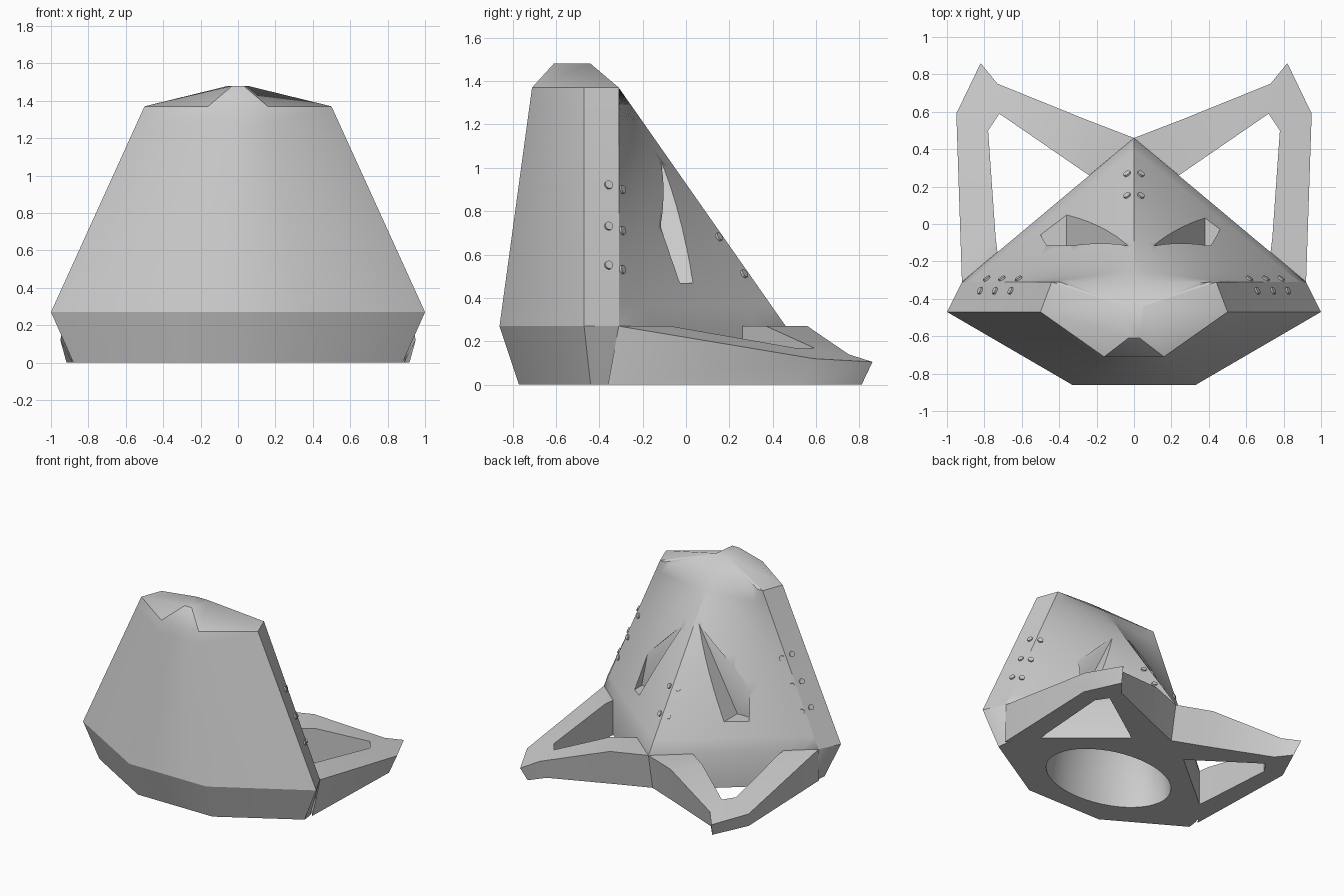
import bpy, bmesh
from mathutils import Vector

cube = bpy.data.objects.get("Cube")
if cube:
    bpy.data.objects.remove(cube)

grey = bpy.data.materials.new("plain grey")
grey.use_nodes = True
grey.diffuse_color = (0.6, 0.6, 0.6, 1)
grey.node_tree.nodes["Principled BSDF"].inputs["Base Color"].default_value = (0.6, 0.6, 0.6, 1)


def make(name, bm):
    bmesh.ops.remove_doubles(bm, verts=bm.verts, dist=0.001)
    bmesh.ops.recalc_face_normals(bm, faces=bm.faces)
    mesh = bpy.data.meshes.new(name)
    bm.to_mesh(mesh)
    bm.free()
    ob = bpy.data.objects.new(name, mesh)
    bpy.context.collection.objects.link(ob)
    mesh.materials.append(grey)
    return ob


def activate(ob):
    bpy.ops.object.select_all(action="DESELECT")
    ob.select_set(True)
    bpy.context.view_layer.objects.active = ob


def smooth(ob, angle):
    activate(ob)
    bpy.ops.object.shade_smooth_by_angle(angle=angle)


def cut(ob, cutter):
    cutter.hide_render = True
    mod = ob.modifiers.new("cut", "BOOLEAN")
    mod.operation, mod.solver, mod.object = "DIFFERENCE", "EXACT", cutter
    activate(ob)
    bpy.ops.object.modifier_apply(modifier=mod.name)
    bpy.data.objects.remove(cutter)


def prism(bm, first, second):
    a, b = [[bm.verts.new(p) for p in loop] for loop in (first, second)]
    bm.faces.new(a)
    bm.faces.new(b[::-1])
    for i in range(len(a)):
        j = (i + 1) % len(a)
        bm.faces.new((a[j], a[i], b[i], b[j]))


# Body outlines: front corner, side corner, plate corner, rear ridge
foot = [(0.32, -0.77), (0.88, -0.44), (0.87, -0.36), (0, 0.41)]
belt = [(0.33, -0.86), (1.0, -0.47), (0.92, -0.31), (0, 0.46)]
brow = [(0.16, -0.71), (0.5, -0.47), (0.44, -0.31), (0, -0.31)]
peak = [(0.03, -0.61), (0.05, -0.44), (0.05, -0.44), (0, -0.44)]
BELT_Z, BROW_Z, TOP_Z = 0.27, 1.37, 1.48
ROWS, COLUMNS = 12, 10


def blend(z):
    t = (z - BELT_Z) / (BROW_Z - BELT_Z)
    return [Vector(a).lerp(Vector(b), t) for a, b in zip(belt, brow)]


def ring_points(outline, rear):
    # Half outline with the rear face split into columns
    plate, ridge = Vector(rear[2]), Vector(rear[3])
    between = [plate.lerp(ridge, c / COLUMNS) for c in range(1, COLUMNS)]
    return [*outline[:3], *between, outline[3]]


levels = [(ring_points(foot, belt), 0)]
for r in range(ROWS + 1):
    z = BELT_Z + (BROW_Z - BELT_Z) * r / ROWS
    outline = blend(z)
    levels.append((ring_points(outline, outline), z))
levels.append((ring_points(peak, peak), TOP_Z))

bm = bmesh.new()
rings = []
for half, z in levels:
    full = half + [(-p[0], p[1]) for p in half[-2::-1]]
    rings.append([bm.verts.new((x, y, z)) for x, y in full])
for low, high in zip(rings, rings[1:]):
    for i in range(len(low)):
        j = (i + 1) % len(low)
        bm.faces.new((low[i], low[j], high[j], high[i]))
bm.faces.new(rings[0][::-1])
bm.faces.new(rings[-1])
body = make("body_shell", bm)

# Rounded oval hollow in the underside
bm = bmesh.new()
bmesh.ops.create_uvsphere(bm, u_segments=48, v_segments=24, radius=1)
for v in bm.verts:
    v.co = (v.co.x * 0.5, v.co.y * 0.34 - 0.28, v.co.z * 0.7)
cut(body, make("hollow_cutter", bm))

# Slanted slits in the rear faces, the right one wider
slits = {1: [(0.1, 1.04), (0.38, 0.47), (0.46, 0.47), (0.41, 0.73)],
         -1: [(0.03, 1.08), (0.36, 0.47), (0.5, 0.47), (0.45, 0.73)]}
for side, slit in slits.items():
    bm = bmesh.new()
    prism(bm, [(side * x, -0.115, z) for x, z in slit], [(side * x, 0.5, z) for x, z in slit])
    cut(body, make("slit_cutter", bm))


# Crisp creases along the belt, brow, plates, ridge and crown; soft elsewhere
def crisp(a, b):
    mid = (a + b) / 2

    def both(test):
        return test(a) and test(b)

    on_belt = both(lambda p: abs(p.z - BELT_Z) < 0.002 and p.y < -0.3)
    on_brow = both(lambda p: abs(p.z - BROW_Z) < 0.002) and abs(mid.x) > 0.2 and mid.y < -0.32
    on_plate = both(lambda p: abs(p.y + 0.31) < 0.002 and abs(p.x) > 0.43)
    on_ridge = both(lambda p: abs(p.x) < 0.002 and p.y > -0.3 and p.z > 0.001)
    on_crown = abs(a.z - b.z) > 0.1 and mid.z > BROW_Z and (mid.y < -0.65 or mid.y > -0.4)
    return on_belt or on_brow or on_plate or on_ridge or (on_crown and abs(mid.x) > 0.09)


for e in body.data.edges:
    if crisp(*[body.data.vertices[i].co for i in e.vertices]):
        e.use_edge_sharp = True
smooth(body, 0.8)

# Wing frames: outer and inner top loops, with matching stations
outer = [(0.92, -0.31, 0.27), (0.92, -0.31, 0.27), (0.95, 0.59, 0.12), (0.82, 0.86, 0.105),
         (0.73, 0.75, 0.14), (0.26, 0.56, 0.27), (0, 0.46, 0.27)]
inner = [(0.73, -0.15, 0.27), (0.74, -0.07, 0.27), (0.78, 0.5, 0.17), (0.72, 0.59, 0.17),
         (0.72, 0.59, 0.17), (0.4, 0.37, 0.27), (0.24, 0.26, 0.27)]

for side, label in ((1, "left"), (-1, "right")):
    bm = bmesh.new()
    stations = []
    for o, n in zip(outer, inner):
        corners = (o, n, (n[0], n[1], 0), (o[0] * 0.965, o[1] - 0.05, 0))
        stations.append([bm.verts.new((side * x, y, z)) for x, y, z in corners])
    for s, t in zip(stations, stations[1:]):
        for i in range(4):
            j = (i + 1) % 4
            bm.faces.new((s[i], s[j], t[j], t[i]))
    bmesh.ops.dissolve_degenerate(bm, dist=0.0005, edges=bm.edges)
    smooth(make("wing_frame_" + label, bm), 0.6)


# Rivets beside the plate corners and the rear ridge
def rear_point(z, y=None, x=None):
    corner, ridge = blend(z)[2:]
    t = x / corner.x if y is None else (ridge.y - y) / (ridge.y - corner.y)
    p = ridge.lerp(corner, t)
    return Vector((p.x, p.y, z))


spots = []
for z in (0.55, 0.73, 0.92):
    p = blend(z)[2].lerp(blend(z)[1], 0.3)
    spots.append((Vector((p.x, p.y, z)), Vector((0.88, 0.44, 0.4))))
    spots.append((rear_point(z - 0.02, y=-0.295), Vector((0.5, 0.8, 0.22))))
for z in (0.51, 0.68):
    spots.append((rear_point(z, x=0.035), Vector((0.5, 0.8, 0.56))))

for side, label in ((1, "left"), (-1, "right")):
    bm = bmesh.new()
    for spot, normal in spots:
        flip = Vector((side, 1, 1))
        turn = (normal * flip).to_track_quat("Z", "Y").to_matrix().to_4x4()
        turn.translation = spot * flip
        bmesh.ops.create_cone(bm, cap_ends=True, segments=16, radius1=0.02, radius2=0.02,
                              depth=0.02, matrix=turn)
    smooth(make("rivets_" + label, bm), 0.7)
